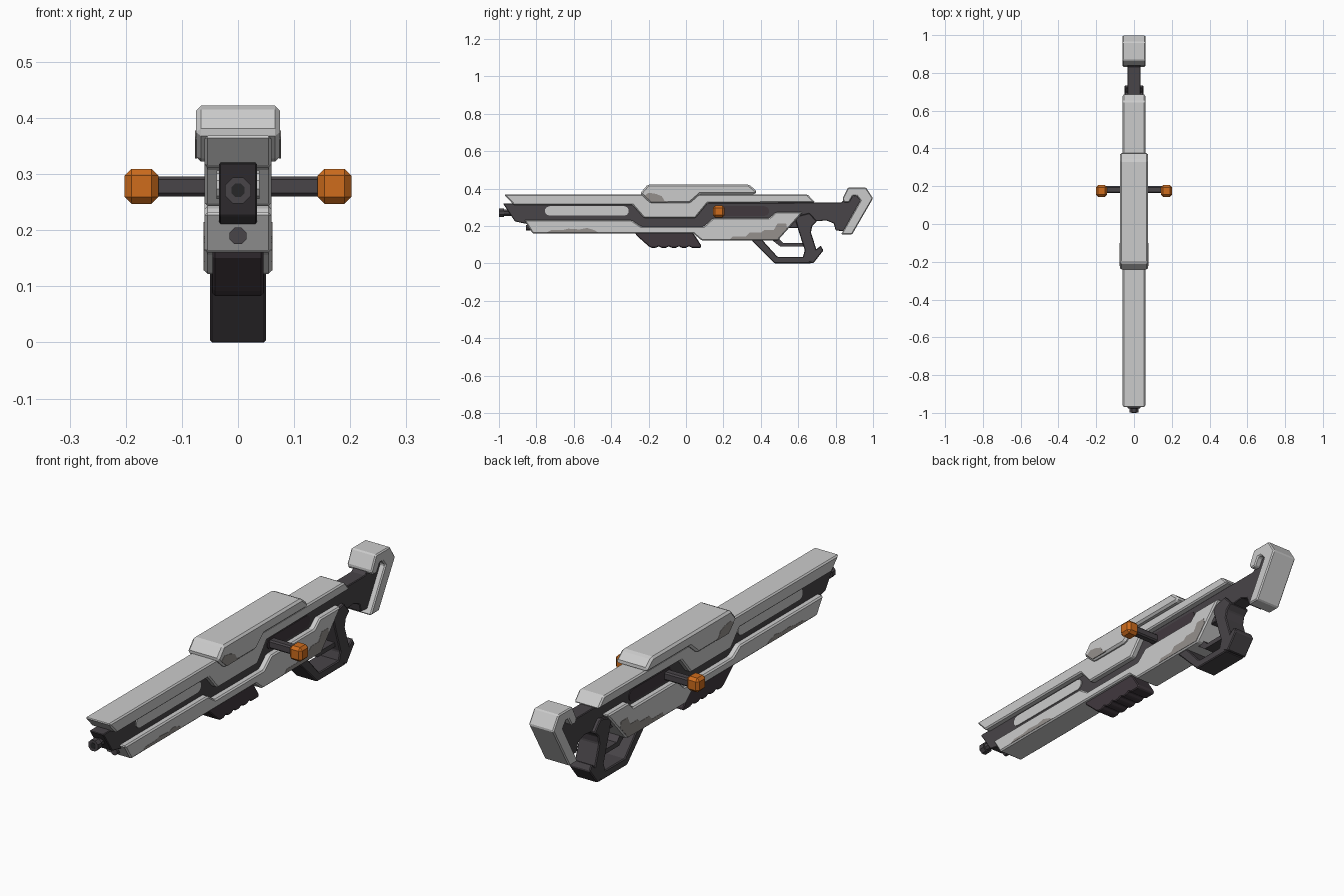
import bpy, bmesh, math
from mathutils import Matrix

if "Cube" in bpy.data.objects:
    bpy.data.objects.remove(bpy.data.objects["Cube"])


def material(name, rgb):
    m = bpy.data.materials.new(name)
    m.diffuse_color = (*rgb, 1)
    m.use_nodes = True
    m.node_tree.nodes["Principled BSDF"].inputs["Base Color"].default_value = m.diffuse_color
    return m


LIGHT = material("light grey paint", (0.60, 0.60, 0.60))
DARK = material("dark grey metal", (0.065, 0.058, 0.065))
PAD = material("dark plum rubber", (0.052, 0.040, 0.048))
ORANGE = material("orange", (0.62, 0.15, 0.012))
WORN = material("worn paint", (0.30, 0.28, 0.265))
BORE = material("black bore", (0.02, 0.02, 0.022))


def finish(name, bm, mat, bevel=0):
    bmesh.ops.recalc_face_normals(bm, faces=bm.faces)
    mesh = bpy.data.meshes.new(name)
    bm.to_mesh(mesh)
    bm.free()
    mesh.materials.append(mat)
    ob = bpy.data.objects.new(name, mesh)
    bpy.context.collection.objects.link(ob)
    if bevel:
        b = ob.modifiers.new("edge bevel", 'BEVEL')
        b.width = bevel
        b.segments = 1
        b.limit_method = 'ANGLE'
        b.angle_limit = math.radians(25)
    return ob


def prism(name, pts, x0, x1, mat, bevel=0):
    """Side profile of (y, z) points extruded across x."""
    bm = bmesh.new()
    face = bm.faces.new([bm.verts.new((x0, y, z)) for y, z in pts])
    ext = bmesh.ops.extrude_face_region(bm, geom=[face])
    moved = [v for v in ext["geom"] if isinstance(v, bmesh.types.BMVert)]
    bmesh.ops.translate(bm, vec=(x1 - x0, 0, 0), verts=moved)
    return finish(name, bm, mat, bevel)


def box(name, centre, size, mat, bevel=0):
    bm = bmesh.new()
    bmesh.ops.create_cube(bm, size=1, matrix=Matrix.Translation(centre) @ Matrix.Diagonal((*size, 1)))
    return finish(name, bm, mat, bevel)


def tube(name, y0, y1, z, r, mat, sides=8):
    """Solid cylinder running along y."""
    bm = bmesh.new()
    m = Matrix.Translation((0, (y0 + y1) / 2, z)) @ Matrix.Rotation(math.pi / 2, 4, 'X') \
        @ Matrix.Rotation(math.pi / sides, 4, 'Z')
    bmesh.ops.create_cone(bm, cap_ends=True, segments=sides, radius1=r, radius2=r, depth=y1 - y0, matrix=m)
    return finish(name, bm, mat)


def capsule(y0, y1, z0, z1, n=5):
    r, zc = (z1 - z0) / 2, (z0 + z1) / 2
    right = [(y1 - r + r * math.cos(a), zc + r * math.sin(a))
             for a in [-math.pi / 2 + math.pi * i / n for i in range(n + 1)]]
    left = [(y0 + y1 - y, 2 * zc - z) for y, z in right]
    return right + left


# Upper and lower armour shells
prism("upper_shell", [(-.973, .369), (.65, .369), (.69, .326), (.115, .322), (.05, .243), (-.225, .243),
                      (-.285, .312), (-.92, .312)], -.06, .06, LIGHT, .006)
prism("lower_shell", [(-.865, .232), (-.29, .232), (-.24, .198), (.095, .198), (.145, .243), (.445, .243),
                      (.48, .275), (.626, .275), (.49, .122), (.085, .122), (.04, .16), (-.82, .16)],
      -.06, .06, LIGHT, .006)

# Raised cover on top
prism("top_cover", [(-.246, .374), (-.205, .422), (.337, .422), (.38, .385), (.37, .37), (.075, .37),
                    (.02, .322), (-.19, .322)], -.075, .075, LIGHT, .009)

# Dark inner frame running back into the stock neck
prism("inner_frame", [(-.978, .32), (-.915, .225), (-.80, .20), (.60, .19), (.685, .225), (.75, .23),
                      (.79, .214), (.80, .176), (.865, .172), (.94, .335), (.91, .366), (.865, .366),
                      (.83, .325), (.60, .325)], -.034, .034, DARK, .003)

# Side slots in the frame
prism("front_side_insert", capsule(-.755, -.305, .256, .306), -.038, .038, LIGHT)
prism("handle_slot", capsule(.15, .445, .254, .306), -.037, .037, PAD)

# Butt plate hook
prism("butt_plate", [(.836, .345), (.866, .406), (.963, .406), (1.0, .348), (.888, .155), (.829, .155),
                     (.932, .337), (.912, .362), (.893, .362), (.872, .326), (.845, .326)],
      -.06, .06, LIGHT, .005)

# Grip and trigger guard
prism("rear_grip", [(.58, .25), (.66, .27), (.70, .225), (.675, .20), (.668, .166), (.697, .075), (.72, .096),
                    (.735, .07), (.68, 0), (.62, .02), (.635, .07), (.60, .18)], -.05, .05, DARK, .004)
prism("trigger_guard", [(.33, .145), (.475, 0), (.67, 0), (.645, .035), (.49, .035), (.39, .145)],
      -.05, .05, DARK, .004)
prism("trigger_bar", [(.44, .14), (.505, .09), (.64, .09), (.64, .11), (.52, .11), (.49, .14)],
      -.03, .03, DARK)

# Rippled fore grip
ripple = []
for i in range(5):
    y = -.20 + i * .054
    ripple += [(y, .092), (y + .016, .083), (y + .038, .083)]
prism("fore_grip", [(-.275, .17), (-.265, .15)] + ripple + [(.078, .083), (.083, .095), (.04, .16), (.03, .17)],
      -.045, .045, PAD, .004)

# Muzzle and the small port below it
tube("muzzle_neck", -.98, -.90, .271, .018, DARK)
tube("muzzle_ring", -.999, -.972, .271, .025, DARK)
tube("muzzle_bore", -1.0, -.99, .271, .013, BORE)
tube("lower_port", -.855, -.80, .19, .016, DARK)

# Cross bar with knobs on both ends
box("charging_bar", (0, .182, .278), (.36, .036, .036), DARK, .006)
for side, s in (("left", -1), ("right", 1)):
    box(side + "_knob", (s * .172, .175, .278), (.06, .062, .062), ORANGE, .012)

# Worn paint patches, thin plates on both sides
patches = {
    "front_wear": (.06, [(-.745, .166), (-.72, .178), (-.66, .178), (-.63, .186), (-.57, .182), (-.53, .190),
                         (-.49, .178), (-.47, .166)]),
    "rear_wear": (.06, [(.235, .128), (.25, .145), (.32, .145), (.34, .165), (.40, .165), (.42, .18), (.47, .18),
                        (.49, .215), (.535, .215), (.54, .19), (.485, .128)]),
    "cover_wear": (.075, [(-.222, .362), (-.20, .378), (-.16, .372), (-.13, .36), (-.115, .335), (-.10, .332),
                          (-.10, .328), (-.185, .328)]),
}
for name, (x, pts) in patches.items():
    for side, s in (("left", -1), ("right", 1)):
        prism(side + "_" + name, pts, s * (x - .002), s * (x + .0012), WORN)
